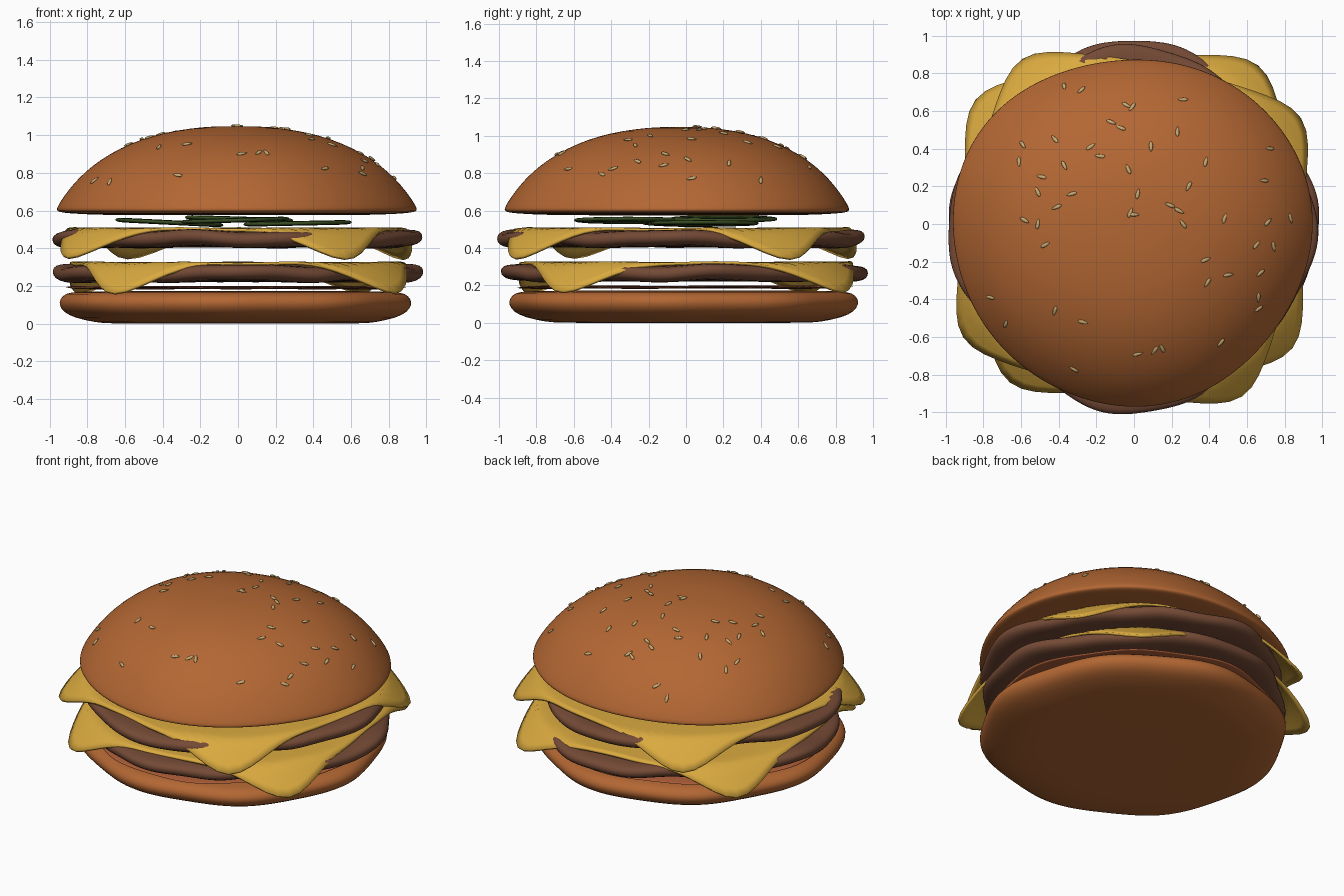
import bpy, math, random
from mathutils import Vector, Matrix

if "Cube" in bpy.data.objects:
    bpy.data.objects.remove(bpy.data.objects["Cube"])

random.seed(4)
cos, sin, TAU = math.cos, math.sin, math.tau
SEGS = 96


def material(name, rgb):
    m = bpy.data.materials.new(name)
    m.diffuse_color = (*rgb, 1)
    m.use_nodes = True
    m.node_tree.nodes["Principled BSDF"].inputs["Base Color"].default_value = m.diffuse_color
    return m


BUN = material("toasted bun", (0.45, 0.135, 0.033))
SAUCE = material("red brown spread", (0.42, 0.11, 0.04))
MEAT = material("cooked beef", (0.175, 0.068, 0.036))
CHEESE = material("yellow cheese", (0.70, 0.40, 0.05))
PICKLE = material("dark green pickle", (0.04, 0.075, 0.016))
SEED = material("sesame", (0.56, 0.38, 0.16))


def add_object(name, verts, faces, mat):
    mesh = bpy.data.meshes.new(name)
    mesh.from_pydata(verts, [], faces)
    mesh.materials.append(mat)
    mesh.polygons.foreach_set("use_smooth", [True] * len(mesh.polygons))
    ob = bpy.data.objects.new(name, mesh)
    bpy.context.collection.objects.link(ob)
    return ob


def rings(name, mat, count, point, closed, z0, z1):
    """Stack rings given by point(ring, angle), from the top centre outwards."""
    verts = [point(i, TAU * j / SEGS) for i in range(count) for j in range(SEGS)]
    faces = []
    for i in range(count - 1):
        for j in range(SEGS):
            k = (j + 1) % SEGS
            faces.append((i * SEGS + j, (i + 1) * SEGS + j, (i + 1) * SEGS + k, i * SEGS + k))

    def cap(ring, z, flip):
        c = len(verts)
        around = [verts[ring * SEGS + j] for j in range(SEGS)]
        verts.append((sum(v[0] for v in around) / SEGS, sum(v[1] for v in around) / SEGS, z))
        for j in range(SEGS):
            a, b = ring * SEGS + j, ring * SEGS + (j + 1) % SEGS
            faces.append((c, b, a) if flip else (c, a, b))
    cap(0, z0, False)
    if closed:
        cap(count - 1, z1, True)
    return add_object(name, verts, faces, mat)


def lathe(name, mat, profile, radius, centre=(0, 0), wave=lambda a: 0):
    """Lathe (fraction of radius, z) from top to bottom with a wobbly outline."""
    def point(i, a):
        f, z = profile[i]
        r = f * radius(a)
        return (centre[0] + r * cos(a), centre[1] + r * sin(a), z + wave(a) * f ** 4)
    ob = rings(name, mat, len(profile), point, True, profile[0][1], profile[-1][1])
    sub = ob.modifiers.new("soften", 'SUBSURF')
    sub.levels = sub.render_levels = 1
    return ob


# bottom bun
lathe("bottom_bun", BUN,
      [(0.5, 0.172), (0.9, 0.172), (0.965, 0.16), (0.995, 0.13), (1.0, 0.10),
       (0.975, 0.06), (0.91, 0.03), (0.79, 0.006), (0.72, 0.0), (0.4, 0.0)],
      lambda a: 0.928 + 0.012 * cos(8 * a + 1) + 0.008 * cos(3 * a + 1.57), (-0.015, -0.02))

# thin spread on the bottom bun
lathe("spread", SAUCE, [(0.5, 0.198), (0.95, 0.198), (1.0, 0.192), (0.95, 0.184), (0.5, 0.184)],
      lambda a: 0.905 + 0.012 * sin(9 * a) + 0.01 * cos(4 * a), (-0.01, -0.015),
      lambda a: 0.005 * sin(5 * a))


# beef patties
def patty(name, z, centre, phase):
    profile = [(0.5, 0.09), (0.9, 0.09), (0.965, 0.085), (0.995, 0.07), (1.0, 0.045),
               (0.99, 0.02), (0.95, 0.003), (0.88, 0.0), (0.5, 0.0)]
    lathe(name, MEAT, [(f, z + h) for f, h in profile],
          lambda a: 0.947 + 0.037 * cos(4 * a) + 0.009 * sin(11 * a + phase), centre,
          lambda a: 0.009 * sin(7 * a + phase) + 0.004 * sin(13 * a))


patty("lower_patty", 0.222, (0, 0), 0.0)
patty("upper_patty", 0.405, (-0.01, -0.03), 2.0)


# cheese slices: rounded squares whose corners droop over the meat
def cheese(name, z, turn, centre):
    n = 22

    def point(i, a):
        c, s = abs(cos(a)), abs(sin(a))
        r = (i + 1) / n * 0.87 / (c ** 8 + s ** 8) ** 0.125
        e = max(0, r - 0.89)
        drop = 0.8 * e * e / (e + 0.05)
        r = min(r, 0.89) + 0.75 * e
        t = a + turn
        ripple = 0.004 * sin(9 * t) * (i / n) ** 3
        return (centre[0] + r * cos(t), centre[1] + r * sin(t), z - drop + ripple)
    ob = rings(name, CHEESE, n, point, False, z, z)
    sol = ob.modifiers.new("thickness", 'SOLIDIFY')
    sol.thickness, sol.offset = 0.016, -1


cheese("lower_cheese", 0.326, math.radians(7), (0, 0))
cheese("upper_cheese", 0.508, math.radians(-12), (-0.01, -0.02))

# pickle slices
for k, (x, y, z, tilt) in enumerate([(-0.37, 0.05, 0.537, 0.05), (0.31, 0.1, 0.532, -0.02),
                                     (-0.02, -0.31, 0.548, -0.03), (0.0, 0.2, 0.556, 0.03)]):
    p = lathe(f"pickle_{k + 1}", PICKLE,
              [(0.5, 0.012), (0.93, 0.013), (1, 0.006), (1, -0.006), (0.93, -0.013), (0.5, -0.012)],
              lambda a: 0.288 + 0.006 * cos(5 * a))
    p.location, p.rotation_euler = (x, y, z), (0, tilt, 0)

# top bun
TOP = [(0.0, 1.05), (0.12, 1.047), (0.25, 1.037), (0.4, 1.013), (0.52, 0.98), (0.64, 0.933),
       (0.75, 0.872), (0.84, 0.805), (0.91, 0.735), (0.965, 0.665), (0.99, 0.625), (1.0, 0.602)]
UNDER = [(0.985, 0.592), (0.93, 0.585), (0.8, 0.578), (0.6, 0.575), (0.3, 0.575)]
TC = (-0.01, -0.033)


def top_radius(a):
    r = 1 / math.hypot(cos(a) / 0.958, sin(a) / 0.925)
    return r + 0.016 * cos(3 * (a + math.pi / 2)) + 0.004 * cos(5 * a)


lathe("top_bun", BUN, TOP[1:] + UNDER, top_radius, TC)


def dome(x, y):
    dx, dy = x - TC[0], y - TC[1]
    f = min(0.99, math.hypot(dx, dy) / top_radius(math.atan2(dy, dx)))
    for (f0, z0), (f1, z1) in zip(TOP, TOP[1:]):
        if f <= f1:
            return z0 + (z1 - z0) * (f - f0) / (f1 - f0)


# sesame seeds: x, y of each as seen from above
SPOTS = [(-.37, .73), (-.28, .71), (-.04, .63), (-.01, .62), (.26, .66), (-.12, .54), (-.07, .51),
         (.23, .49), (-.42, .45), (-.59, .42), (-.23, .41), (.09, .41), (.72, .4), (-.61, .33),
         (-.37, .31), (-.18, .36), (.38, .33), (-.03, .29), (-.49, .25), (.69, .23), (.29, .2),
         (-.51, .17), (.02, .16), (-.41, .09), (-.33, .16), (.19, .1), (.24, .07), (-.02, .06),
         (0, .05), (-.58, .02), (-.51, 0), (.26, 0), (.48, .03), (.71, .01), (.83, .03),
         (-.47, -.11), (.65, -.11), (.74, -.12), (.38, -.19), (.5, -.27), (.39, -.31),
         (.67, -.26), (.66, -.39), (.66, -.45), (-.76, -.39), (-.68, -.53), (-.42, -.46),
         (-.27, -.52), (.02, -.69), (.11, -.67), (.15, -.66), (.46, -.63), (-.32, -.77)]
verts, faces = [], []
N, M = 10, 5
for x, y in SPOTS:
    d = 0.02
    normal = Vector((dome(x - d, y) - dome(x + d, y), dome(x, y - d) - dome(x, y + d), 2 * d))
    rot = normal.to_track_quat('Z', 'Y').to_matrix() @ Matrix.Rotation(random.uniform(0, TAU), 3, 'Z')
    base, at = len(verts), Vector((x, y, dome(x, y))) + normal.normalized() * 0.002
    for i in range(M + 1):
        t = math.pi * (0.04 + 0.92 * i / M)
        w = sin(t) * (0.8 + 0.2 * cos(t))
        for j in range(N):
            q = TAU * j / N
            verts.append(at + rot @ Vector((-0.028 * cos(t), 0.013 * w * cos(q), 0.009 * w * sin(q))))
    for i in range(M):
        for j in range(N):
            k = (j + 1) % N
            a, b = base + i * N, base + (i + 1) * N
            faces.append((a + j, a + k, b + k, b + j))
    faces.append(tuple(base + j for j in reversed(range(N))))
    faces.append(tuple(base + M * N + j for j in range(N)))
add_object("sesame_seeds", verts, faces, SEED)
